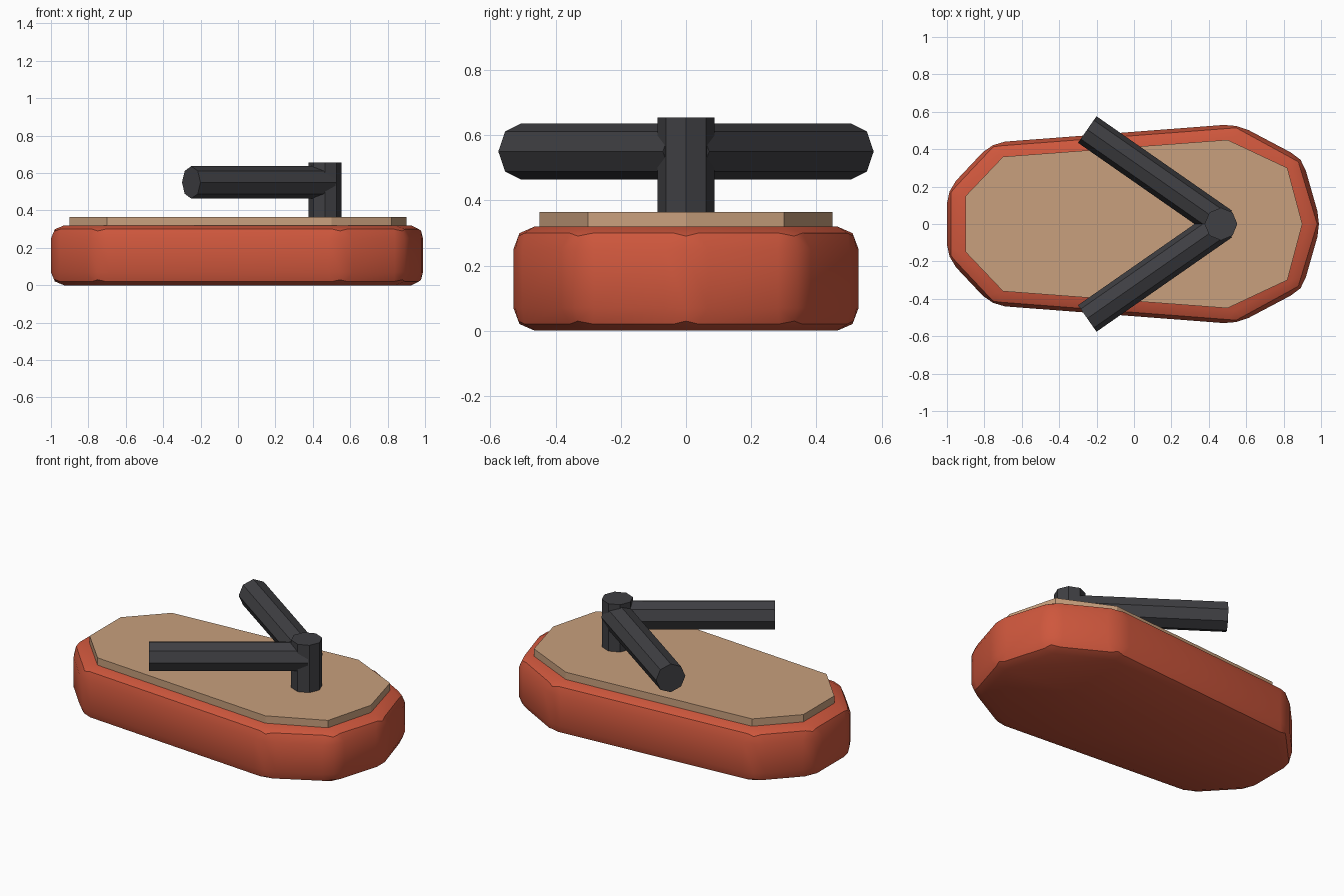
import bpy
import bmesh
from math import radians
from mathutils import Vector

cube = bpy.data.objects.get("Cube")
if cube:
    bpy.data.objects.remove(cube, do_unlink=True)


def material(name, rgb):
    m = bpy.data.materials.new(name)
    m.use_nodes = True
    m.diffuse_color = (*rgb, 1)
    bsdf = next(n for n in m.node_tree.nodes if n.type == 'BSDF_PRINCIPLED')
    bsdf.inputs["Base Color"].default_value = (*rgb, 1)
    bsdf.inputs["Roughness"].default_value = 0.7
    return m


RED = material("red rubber", (0.62, 0.095, 0.046))
TAN = material("tan lining", (0.58, 0.35, 0.205))
DARK = material("dark strap", (0.05, 0.05, 0.056))


def smooth(ob):
    bpy.ops.object.select_all(action='DESELECT')
    ob.select_set(True)
    bpy.context.view_layer.objects.active = ob
    bpy.ops.object.shade_smooth_by_angle(angle=radians(30))


def slab(name, half, z0, z1, mat, bevel=0):
    """Extrude an outline given as its +y half, heel to toe, mirrored over y."""
    outline = [(x, -y) for x, y in half] + [(x, y) for x, y in reversed(half) if y > 0]
    bm = bmesh.new()
    base = bm.faces.new([bm.verts.new((x, y, z0)) for x, y in outline])
    ext = bmesh.ops.extrude_face_region(bm, geom=[base])
    top = [g for g in ext["geom"] if isinstance(g, bmesh.types.BMVert)]
    bmesh.ops.translate(bm, verts=top, vec=(0, 0, z1 - z0))
    if bevel:
        bmesh.ops.bevel(bm, geom=bm.edges[:], offset=bevel, segments=2,
                        profile=0.5, affect='EDGES')
    bmesh.ops.recalc_face_normals(bm, faces=bm.faces[:])
    mesh = bpy.data.meshes.new(name)
    bm.to_mesh(mesh)
    bm.free()
    mesh.materials.append(mat)
    ob = bpy.data.objects.new(name, mesh)
    bpy.context.collection.objects.link(ob)
    return ob


def rod(name, start, end, radius):
    """Eight-sided rod between two points."""
    start, end = Vector(start), Vector(end)
    axis = end - start
    bpy.ops.mesh.primitive_cylinder_add(
        vertices=8, radius=radius, depth=axis.length, location=(start + end) / 2,
        rotation=axis.to_track_quat('Z', 'Y').to_euler())
    ob = bpy.context.object
    ob.name = name
    ob.data.materials.append(DARK)
    smooth(ob)
    return ob


# Rounded sole
sole = slab("sole", [(-1, 0.18), (-0.76, 0.435), (0.55, 0.535), (0.9, 0.35), (1, 0)],
            0, 0.32, RED, bevel=0.07)
smooth(sole)

# Thin lining on top of the sole
slab("footbed", [(-0.9, 0.15), (-0.7, 0.36), (0.5, 0.45), (0.82, 0.3), (0.9, 0)],
     0.3, 0.365, TAN)

# Toe post and the two straps that meet on it
rod("toe_post", (0.465, 0, 0.31), (0.465, 0, 0.655), 0.0875)
for side, sign in (("left", 1), ("right", -1)):
    rod(side + "_strap", (0.475, 0, 0.55), (-0.25, sign * 0.505, 0.55), 0.0865)
